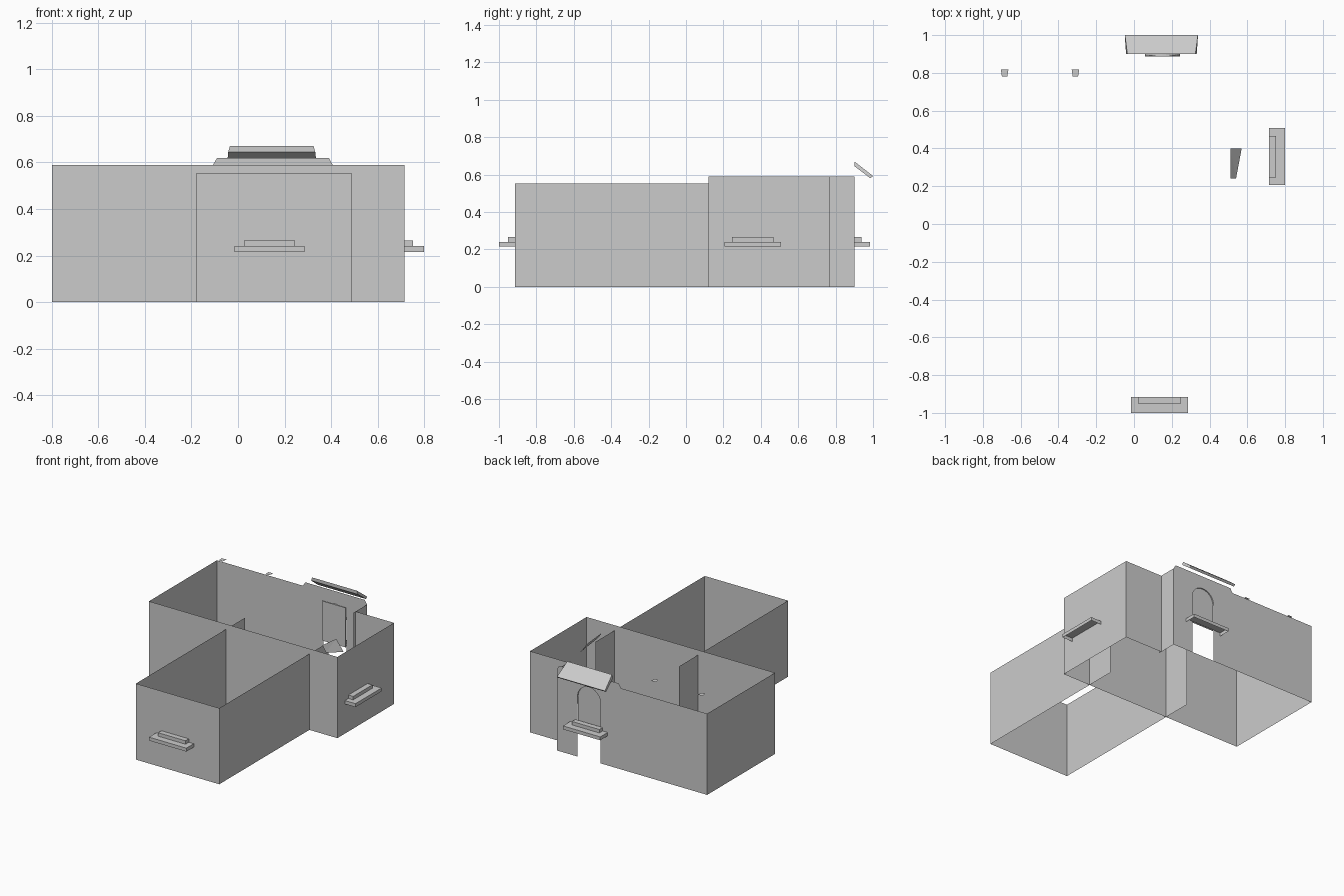
import bpy, bmesh, math

old = bpy.data.objects.get("Cube")
if old:
    bpy.data.objects.remove(old, do_unlink=True)

grey = bpy.data.materials.new("plain_grey")
grey.use_nodes = True
COLOUR = (0.6, 0.6, 0.6, 1)
grey.diffuse_color = COLOUR
grey.node_tree.nodes["Principled BSDF"].inputs["Base Color"].default_value = COLOUR


def make(name, faces):
    """Object from faces given as lists of points."""
    bm = bmesh.new()
    for points in faces:
        bm.faces.new([bm.verts.new(p) for p in points])
    bmesh.ops.remove_doubles(bm, verts=bm.verts, dist=0.0005)
    mesh = bpy.data.meshes.new(name)
    bm.to_mesh(mesh)
    bm.free()
    mesh.materials.append(grey)
    obj = bpy.data.objects.new(name, mesh)
    bpy.context.collection.objects.link(obj)
    return obj


def walls(name, path, height):
    """Thin upright walls along a plan path."""
    return make(name, [[(*a, 0), (*b, 0), (*b, height), (*a, height)]
                       for a, b in zip(path, path[1:])])


def prism(a, b):
    """Side and end faces between two matching outlines."""
    n = len(a)
    sides = [[a[i], a[(i + 1) % n], b[(i + 1) % n], b[i]] for i in range(n)]
    return sides + [a[::-1], b]


def box(x0, x1, y0, y1, z0, z1):
    ring = [(x0, y0), (x1, y0), (x1, y1), (x0, y1)]
    return prism([(*p, z0) for p in ring], [(*p, z1) for p in ring])


# Main room, open at the top, with a notched back corner
H = 0.59
LEFT, RIGHT, FRONT, BACK = 0.715, -0.8, 0.12, 0.9
NOTCH_X, NOTCH_Y = 0.407, 0.77
walls("main_walls", [(RIGHT, BACK), (RIGHT, FRONT), (LEFT, FRONT),
                     (LEFT, NOTCH_Y), (NOTCH_X, NOTCH_Y), (NOTCH_X, BACK)], H)
walls("notch_return", [(NOTCH_X, NOTCH_Y), (NOTCH_X, 0.745)], H)

# Front wing, whose side walls run on into the main room
walls("wing_walls", [(-0.18, 0.34), (-0.18, -0.915), (0.49, -0.915), (0.49, 0.34)], 0.553)

# Back wall with arched doorway and raised parapet
MID, R, SPRING = 0.15, 0.093, 0.435
arch = [(MID - R * math.cos(math.pi * i / 16), SPRING + R * math.sin(math.pi * i / 16))
        for i in range(17)]
outline = ([(RIGHT, 0), (MID - R, 0)] + arch + [(MID + R, 0), (NOTCH_X, 0), (NOTCH_X, H),
           (0.39, 0.62), (-0.09, 0.62), (-0.107, H), (RIGHT, H)])
make("back_wall", [[(x, BACK, z) for x, z in reversed(outline)]])

# Recessed panel and reveal inside the arch
make("arch_panel", box(MID - R, MID + R, 0.888, 0.892, 0.24, SPRING + R))
make("arch_reveal", [[(a[0], 0.89, a[1]), (b[0], 0.89, b[1]), (b[0], BACK, b[1]), (a[0], BACK, a[1])]
                     for a, b in zip(arch, arch[1:])])


# Stepped sills, hollow below
def sill(name, location, angle):
    faces = []
    for half, depth, z0, z1 in ((0.15, 0.085, 0.215, 0.24), (0.11, 0.038, 0.24, 0.265)):
        shell = box(-half, half, -depth, 0, z0, z1)
        faces += shell[:2] + [shell[3], shell[5]]
    obj = make(name, faces)
    obj.location = location
    obj.rotation_euler.z = angle


sill("front_sill", (0.135, -0.915, 0), 0)
sill("left_sill", (LEFT, 0.357, 0), math.pi / 2)
sill("back_sill", (MID, BACK, 0), math.pi)

# Sloping canopy over the doorway
profile = [(0.9, 0.645, 0.187), (0.986, 0.58, 0.193), (1.0, 0.592, 0.193), (0.9, 0.67, 0.18)]
make("canopy", prism([(0.145 - w, y, z) for y, z, w in profile],
                     [(0.145 + w, y, z) for y, z, w in profile]))

# Loose sloping sheet and two small flat plates
make("sloping_sheet", [[(0.51, 0.24, 0.574), (0.54, 0.24, 0.53), (0.51, 0.4, 0.56)],
                       [(0.54, 0.24, 0.53), (0.57, 0.4, 0.48), (0.51, 0.4, 0.56)]])
for side, x in (("right", -0.685), ("left", -0.31)):
    make(side + "_small_plate", [[(x - 0.014, 0.78, 0.662), (x + 0.014, 0.78, 0.662),
                                  (x + 0.02, 0.818, 0.662), (x - 0.02, 0.818, 0.662)]])
